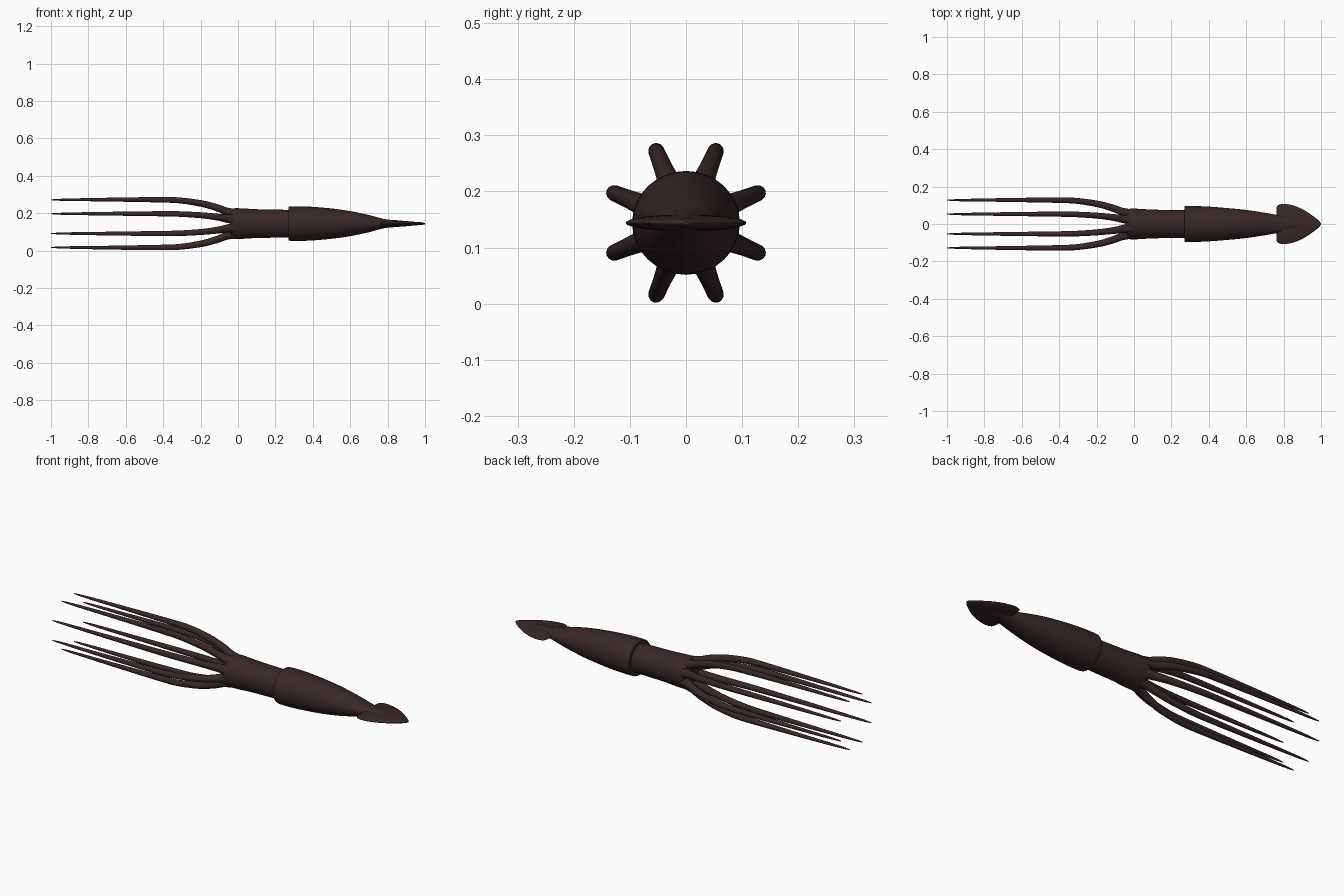
import bpy, bmesh, math
from mathutils import Vector

if "Cube" in bpy.data.objects:
    bpy.data.objects.remove(bpy.data.objects["Cube"])

CZ = 0.144  # height of the body axis

skin = bpy.data.materials.new("dark_red_brown")
skin.diffuse_color = (0.041, 0.020, 0.021, 1)
skin.use_nodes = True
skin.node_tree.nodes["Principled BSDF"].inputs["Base Color"].default_value = skin.diffuse_color


def smooth_path(rows, steps):
    """Catmull-Rom interpolation of rows of numbers."""
    out = []
    for i in range(len(rows) - 1):
        p0, p1 = rows[max(i - 1, 0)], rows[i]
        p2, p3 = rows[i + 1], rows[min(i + 2, len(rows) - 1)]
        for s in range(steps):
            t = s / steps
            out.append([0.5 * (2 * b + (c - a) * t + (2 * a - 5 * b + 4 * c - d) * t * t
                               + (3 * b - a - 3 * c + d) * t ** 3)
                        for a, b, c, d in zip(p0, p1, p2, p3)])
    out.append(list(rows[-1]))
    return out


def loft(name, rings, angle=50):
    """Skin a list of equal-sized point rings and cap both ends."""
    bm = bmesh.new()
    loops = [[bm.verts.new(p) for p in ring] for ring in rings]
    n = len(loops[0])
    for a, b in zip(loops, loops[1:]):
        for i in range(n):
            j = (i + 1) % n
            bm.faces.new((a[i], a[j], b[j], b[i]))
    bm.faces.new(loops[0])
    bm.faces.new(loops[-1])
    bmesh.ops.recalc_face_normals(bm, faces=bm.faces)
    mesh = bpy.data.meshes.new(name)
    bm.to_mesh(mesh)
    bm.free()
    mesh.materials.append(skin)
    ob = bpy.data.objects.new(name, mesh)
    bpy.context.collection.objects.link(ob)
    bpy.ops.object.select_all(action='DESELECT')
    ob.select_set(True)
    bpy.context.view_layer.objects.active = ob
    bpy.ops.object.shade_smooth_by_angle(angle=math.radians(angle))
    return ob


def ellipse(x, ry, rz, n=32):
    return [Vector((x, ry * math.cos(2 * math.pi * i / n),
                    CZ + rz * math.sin(2 * math.pi * i / n))) for i in range(n)]


# head: slightly waisted tube that flares toward the arms
head = [(-0.042, 0.072), (-0.02, 0.082), (0.03, 0.081), (0.10, 0.077),
        (0.20, 0.075), (0.30, 0.073)]
loft("head", [ellipse(x, r, r) for x, r in smooth_path(head, 4)])

# mantle: collar lip, then a long taper that flattens toward the fin
mantle = [(0.272, 0.092, 0.086), (0.282, 0.096, 0.092), (0.38, 0.094, 0.091),
          (0.50, 0.085, 0.081), (0.60, 0.075, 0.067), (0.70, 0.060, 0.046),
          (0.78, 0.046, 0.025), (0.85, 0.032, 0.018), (0.92, 0.020, 0.012),
          (0.985, 0.006, 0.005)]
loft("mantle", [ellipse(0.285, 0.07, 0.07), ellipse(0.272, 0.07, 0.07)]
     + [ellipse(*row) for row in smooth_path(mantle, 4)])

# tail fin: flat lens-shaped arrowhead
fin = [(0.762, 0.086, 0.005), (0.768, 0.099, 0.010), (0.785, 0.106, 0.014),
       (0.81, 0.107, 0.015), (0.86, 0.096, 0.014), (0.91, 0.074, 0.012),
       (0.955, 0.044, 0.009), (0.985, 0.021, 0.007), (1.0, 0.003, 0.003)]
loft("tail_fin", [ellipse(*row) for row in smooth_path(fin, 4)])

# arms: (x, distance from axis, radial half width, sideways half width)
arm = [(0.03, 0.052, 0.022, 0.024), (-0.02, 0.060, 0.024, 0.026),
       (-0.06, 0.069, 0.023, 0.022), (-0.10, 0.087, 0.021, 0.019),
       (-0.15, 0.104, 0.019, 0.017), (-0.20, 0.117, 0.018, 0.016),
       (-0.30, 0.133, 0.016, 0.015), (-0.40, 0.138, 0.015, 0.014),
       (-0.70, 0.139, 0.010, 0.010), (-0.93, 0.138, 0.006, 0.006),
       (-1.0, 0.138, 0.002, 0.002)]
arm_rows = smooth_path(arm, 4)
for k in range(8):
    a = math.radians(22.5 + 45 * k)
    out = Vector((0, math.cos(a), math.sin(a)))
    side = Vector((0, -math.sin(a), math.cos(a)))
    rings = []
    for x, r, hr, hs in arm_rows:
        ring = []
        for i in range(14):
            t = 2 * math.pi * i / 14
            ring.append(Vector((x, 0, CZ)) + out * (r + hr * math.cos(t))
                        + side * hs * math.sin(t))
        rings.append(ring)
    loft("arm_%d" % (k + 1), rings)
